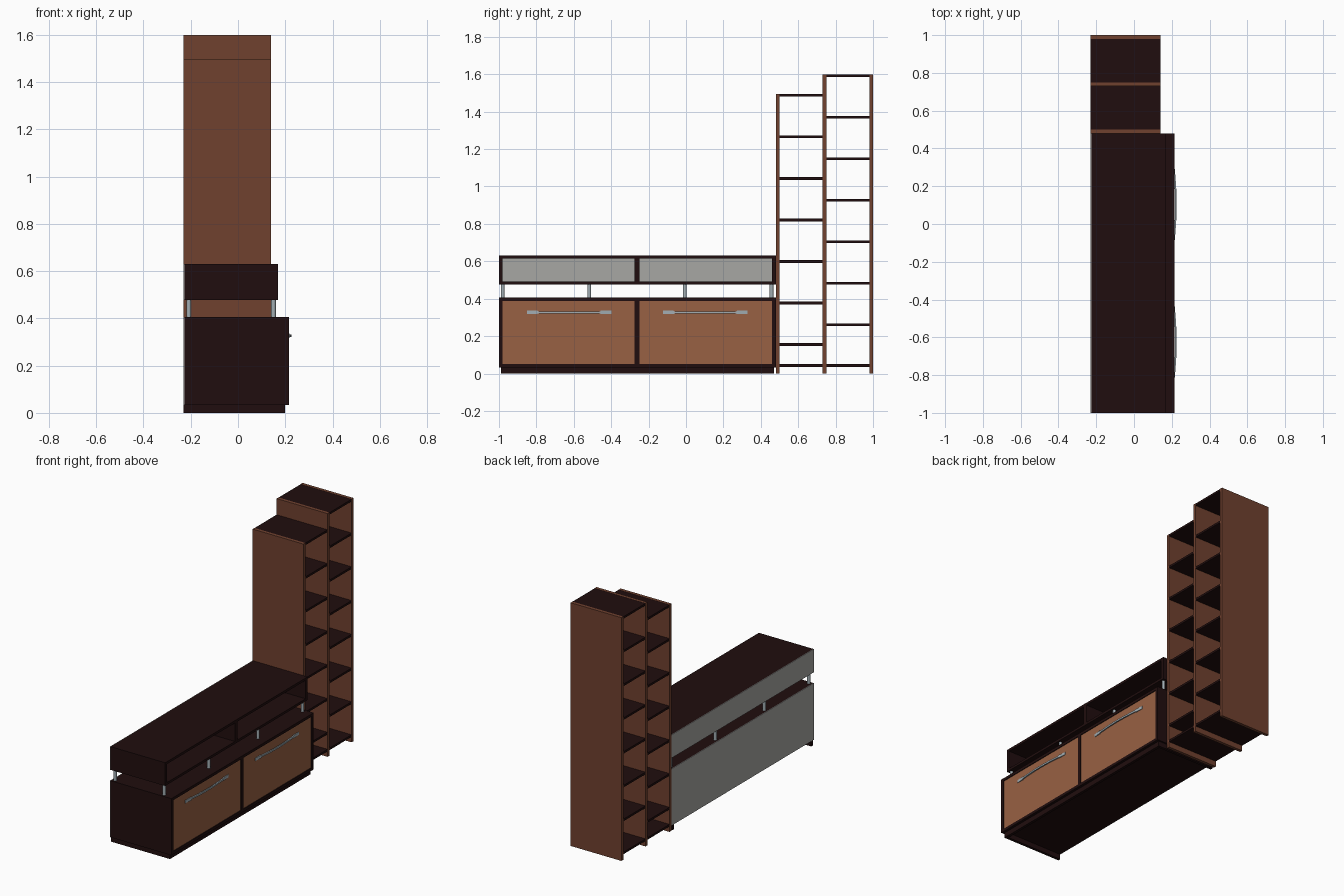
import bpy, bmesh, math

if "Cube" in bpy.data.objects:
    bpy.data.objects.remove(bpy.data.objects["Cube"])

def mat(name, rgb):
    m = bpy.data.materials.new(name)
    m.diffuse_color = (*rgb, 1)
    m.use_nodes = True
    m.node_tree.nodes["Principled BSDF"].inputs["Base Color"].default_value = m.diffuse_color
    return m

DARK = mat("dark wood", (0.0144, 0.0042, 0.0044))
BROWN = mat("brown wood", (0.162, 0.053, 0.028))
DOOR = mat("light wood", (0.314, 0.119, 0.056))
GREY = mat("grey back board", (0.386, 0.386, 0.371))
METAL = mat("brushed metal", (0.36, 0.42, 0.45))

def finish(name, bm, m):
    bmesh.ops.recalc_face_normals(bm, faces=bm.faces)
    me = bpy.data.meshes.new(name)
    bm.to_mesh(me)
    bm.free()
    me.materials.append(m)
    ob = bpy.data.objects.new(name, me)
    bpy.context.collection.objects.link(ob)
    return ob

def box(name, x, y, z, m):
    """Board given by its (low, high) extent on each axis."""
    bm = bmesh.new()
    bmesh.ops.create_cube(bm, size=1)
    for v in bm.verts:
        v.co = [r[0] if c < 0 else r[1] for c, r in zip(v.co, (x, y, z))]
    return finish(name, bm, m)

BACK, Y0, Y1, MID = -0.23, -1.0, 0.48, -0.262
T = 0.02

def case(name, front, z0, z1, t):
    """Open-fronted case with a divider and a grey back board."""
    x = (BACK + 0.004, front)
    box(name + "_top", x, (Y0, Y1), (z1 - t, z1), DARK)
    box(name + "_bottom", x, (Y0, Y1), (z0, z0 + t), DARK)
    for side, a in (("left", Y0), ("right", Y1 - T)):
        box(f"{name}_{side}_side", x, (a, a + T), (z0 + t, z1 - t), DARK)
    box(name + "_divider", x, (MID - 0.013, MID + 0.013), (z0 + t, z1 - t), DARK)
    box(name + "_back", (BACK, BACK + 0.004), (Y0, Y1), (z0, z1), GREY)

# Low cabinet and raised open shelf
case("cabinet", 0.215, 0.033, 0.406, 0.018)
case("raised_shelf", 0.17, 0.477, 0.63, 0.016)

# Plinth, open at the back
box("plinth_front", (0.18, 0.198), (-0.99, 0.47), (0, 0.033), DARK)
for side, a in (("left", -0.99), ("right", 0.452)):
    box(f"plinth_{side}", (BACK, 0.18), (a, a + 0.018), (0, 0.033), DARK)

# Metal posts between cabinet and raised shelf
for x in (-0.208, 0.15):
    for y in (-0.98, -0.517, -0.007, 0.457):
        bm = bmesh.new()
        bmesh.ops.create_cone(bm, cap_ends=True, segments=16, radius1=0.01,
                              radius2=0.01, depth=0.071)
        bmesh.ops.translate(bm, verts=bm.verts, vec=(x, y, 0.4415))
        for f in bm.faces:
            f.smooth = len(f.verts) == 4
        finish("post", bm, METAL)

def handle(yc, z=0.327, half=0.226, n=24):
    """Shallow bowed pull with wider flat ends."""
    bm = bmesh.new()
    ts = sorted([-1 + 2 * i / n for i in range(n + 1)] + [-0.74, 0.74])
    rings = []
    for t in ts:
        x = 0.208 + 0.014 * math.cos(t * math.pi / 2)
        h = 0.0095 if abs(t) > 0.745 else 0.0055
        rings.append([bm.verts.new((x + dx, yc + half * t, z + dz)) for dx, dz in
                      ((-0.004, -h), (0.004, -h), (0.004, h), (-0.004, h))])
    for a, b in zip(rings, rings[1:]):
        for i in range(4):
            j = (i + 1) % 4
            bm.faces.new((a[i], a[j], b[j], b[i]))
    bm.faces.new(rings[0])
    bm.faces.new(rings[-1])
    finish("door_handle", bm, METAL)

# Doors set into the cabinet front, with handles
for a, b, hy in ((Y0 + T, MID - 0.013, -0.625), (MID + 0.013, Y1 - T, 0.103)):
    box("door", (0.19, 0.21), (a, b), (0.051, 0.388), DOOR)
    handle(hy)

# Tall open shelf tower
DEPTH = (BACK, 0.14)
for name, a, top in (("inner", 0.48, 1.495), ("middle", 0.73, 1.6), ("outer", 0.98, 1.6)):
    box(f"tower_{name}_upright", DEPTH, (a, a + T), (0, top), BROWN)

def shelves(name, a, b, top):
    heights = [0.043] + [top - 0.222 * i for i in range(7)]
    for z in heights:
        box(name, DEPTH, (a, b), (z - 0.007, z + 0.007), DARK)

shelves("short_column_shelf", 0.50, 0.73, 1.487)
shelves("tall_column_shelf", 0.75, 0.98, 1.592)
